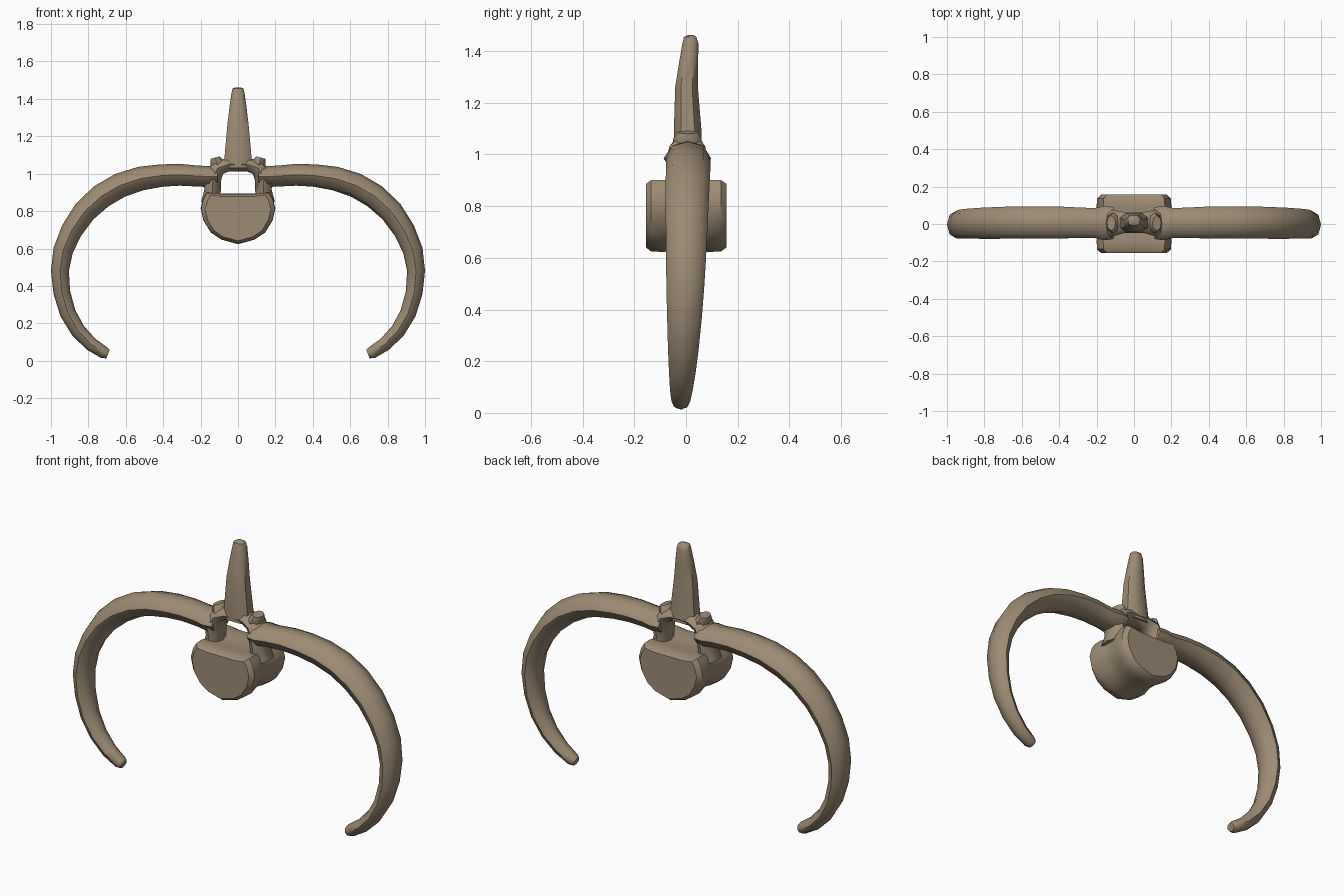
import bpy, bmesh, math
from mathutils import Vector

bone = bpy.data.materials.new("bone_tan")
bone.diffuse_color = (0.34, 0.26, 0.175, 1)


def skin(name, rings, angle):
    """Join equal-sized rings of points into a capped solid."""
    bm = bmesh.new()
    loops = [[bm.verts.new(p) for p in r] for r in rings]
    n = len(loops[0])
    for a, b in zip(loops, loops[1:]):
        for i in range(n):
            j = (i + 1) % n
            bm.faces.new((a[i], a[j], b[j], b[i]))
    bm.faces.new(loops[0])
    bm.faces.new(loops[-1])
    bmesh.ops.recalc_face_normals(bm, faces=bm.faces[:])
    me = bpy.data.meshes.new(name)
    bm.to_mesh(me)
    bm.free()
    me.materials.append(bone)
    ob = bpy.data.objects.new(name, me)
    bpy.context.collection.objects.link(ob)
    bpy.ops.object.select_all(action='DESELECT')
    ob.select_set(True)
    bpy.context.view_layer.objects.active = ob
    bpy.ops.object.shade_smooth_by_angle(angle=math.radians(angle))
    return ob


def tube(name, stations, sides=8, side=1, angle=50):
    """Stations: x, z, radius in the xz plane, y centre, y half-width."""
    rings = []
    for k, (x, z, r, yc, ry) in enumerate(stations):
        a = stations[max(k - 1, 0)]
        b = stations[min(k + 1, len(stations) - 1)]
        t = Vector((b[0] - a[0], b[1] - a[1])).normalized()
        nx, nz = -t.y, t.x
        ring = []
        for i in range(sides):
            u = 2 * math.pi * i / sides
            c, s = math.cos(u) * r, math.sin(u) * ry
            ring.append((side * (x + nx * c), yc + s, z + nz * c))
        rings.append(ring)
    return skin(name, rings, angle)


# Ribs, one each side, tapering towards the curled tips
rib = [
    (0.11, 0.985, 0.050, 0.005, 0.085), (0.16, 0.985, 0.056, 0.005, 0.092),
    (0.21, 0.987, 0.056, 0.005, 0.080), (0.31, 0.994, 0.058, 0.007, 0.082),
    (0.41, 0.990, 0.060, 0.008, 0.086), (0.52, 0.974, 0.064, 0.008, 0.086),
    (0.63, 0.938, 0.066, 0.008, 0.086), (0.73, 0.880, 0.066, 0.006, 0.085),
    (0.82, 0.798, 0.063, 0.004, 0.083), (0.89, 0.695, 0.058, 0.002, 0.080),
    (0.935, 0.590, 0.053, 0.000, 0.077), (0.952, 0.480, 0.048, -0.003, 0.073),
    (0.942, 0.365, 0.045, -0.006, 0.067), (0.910, 0.255, 0.043, -0.010, 0.060),
    (0.855, 0.160, 0.040, -0.014, 0.052), (0.785, 0.088, 0.037, -0.018, 0.044),
    (0.715, 0.043, 0.033, -0.020, 0.036), (0.695, 0.035, 0.024, -0.020, 0.026),
]
for label, s in (("right", 1), ("left", -1)):
    tube(label + "_rib", rib, side=s)
    # Small blunt knob where the rib meets the arch
    tube(label + "_arch_knob", [(0.10, 1.035, 0.035, 0.005, 0.055),
                                (0.115, 1.06, 0.036, 0.005, 0.055),
                                (0.122, 1.086, 0.025, 0.005, 0.04)], side=s)

# Neural arch around the central opening
half = [
    (0.150, 0.840, 0.048, 0.0, 0.075), (0.136, 0.910, 0.044, 0.0, 0.065),
    (0.138, 0.970, 0.047, 0.0, 0.078), (0.108, 1.030, 0.042, 0.005, 0.070),
    (0.055, 1.048, 0.036, 0.008, 0.056),
]
arch = half + [(0, 1.05, 0.038, 0.008, 0.054)] + [(-h[0],) + h[1:] for h in half[::-1]]
tube("neural_arch", arch)

# Upright spine with a softly rounded tip
spine = [
    (1.03, 0.080, -0.045, 0.060), (1.09, 0.072, -0.047, 0.060),
    (1.26, 0.057, -0.042, 0.046), (1.36, 0.045, -0.026, 0.047),
    (1.43, 0.035, -0.014, 0.048), (1.455, 0.030, -0.008, 0.040),
    (1.462, 0.014, 0.008, 0.030),
]
rings = []
for z, hx, y0, y1 in spine:
    yc, hy = (y0 + y1) / 2, (y1 - y0) / 2
    rings.append([(a * hx, yc + b * hy, z) for a, b in
                  ((1, .5), (.5, 1), (-.5, 1), (-1, .5), (-1, -.5), (-.5, -1), (.5, -1), (1, -.5))])
skin("spine_process", rings, 50)

# Centrum: waisted drum with a flat top
right = [(0.10, 0.893), (0.165, 0.902), (0.185, 0.87), (0.20, 0.815), (0.185, 0.75),
         (0.145, 0.685), (0.09, 0.648)]
profile = right + [(0, 0.623)] + [(-x, z) for x, z in right[::-1]]
rings = []
for y, k in ((-0.155, 0.88), (-0.135, 0.99), (-0.085, 1.0), (-0.03, 0.92),
             (0.03, 0.92), (0.085, 1.0), (0.135, 0.99), (0.157, 0.88)):
    rings.append([(x * k, y, 0.77 + (z - 0.77) * k) for x, z in profile])
skin("centrum", rings, 40)
